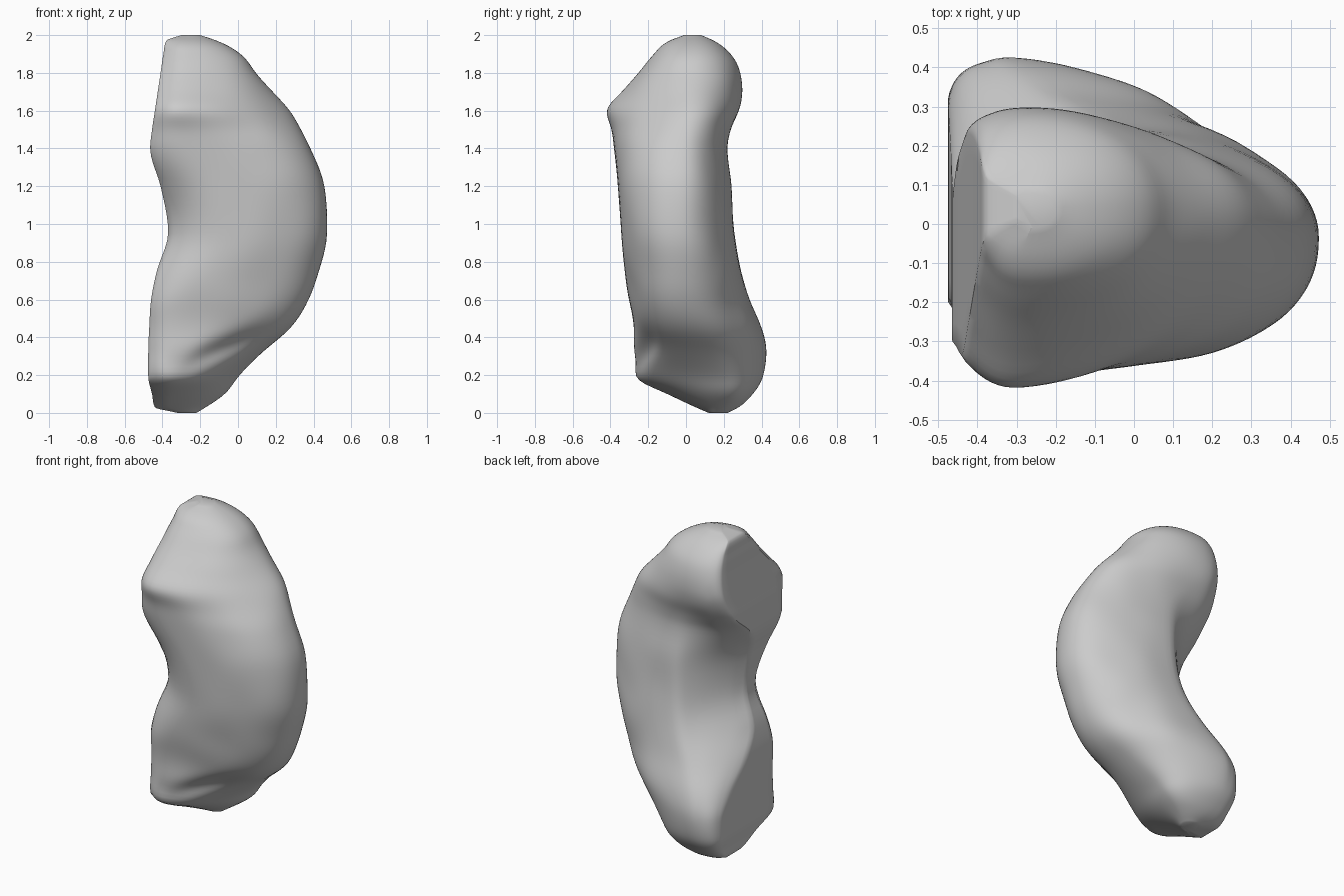
import bpy, bmesh, math
from mathutils import Vector, noise

if "Cube" in bpy.data.objects:
    bpy.data.objects.remove(bpy.data.objects["Cube"])

# Horizontal slices: z, left x, right x, front y, back y, cut-face back y, y of right tip, x of back ridge
SLICES = [
    (0.00, -0.32, -0.22, 0.12, 0.22, 0.18, 0.17, -0.27),
    (0.03, -0.44, -0.17, 0.05, 0.28, 0.22, 0.20, -0.30),
    (0.10, -0.455, -0.07, -0.10, 0.355, 0.28, 0.22, -0.33),
    (0.19, -0.475, 0.00, -0.275, 0.405, 0.31, 0.20, -0.35),
    (0.33, -0.475, 0.14, -0.275, 0.42, 0.30, 0.12, -0.34),
    (0.45, -0.47, 0.28, -0.28, 0.40, 0.22, 0.03, -0.30),
    (0.60, -0.46, 0.375, -0.31, 0.34, 0.06, -0.02, -0.23),
    (0.75, -0.43, 0.43, -0.325, 0.30, -0.06, -0.02, -0.16),
    (0.95, -0.37, 0.475, -0.34, 0.26, -0.08, -0.03, -0.11),
    (1.20, -0.41, 0.46, -0.365, 0.24, -0.07, -0.03, -0.10),
    (1.40, -0.465, 0.385, -0.385, 0.22, 0.03, -0.02, -0.12),
    (1.50, -0.455, 0.335, -0.395, 0.24, 0.14, 0.00, -0.18),
    (1.60, -0.44, 0.275, -0.42, 0.28, 0.20, 0.02, -0.24),
    (1.70, -0.425, 0.185, -0.34, 0.295, 0.23, 0.03, -0.27),
    (1.80, -0.41, 0.095, -0.25, 0.285, 0.22, 0.04, -0.28),
    (1.90, -0.395, 0.015, -0.17, 0.235, 0.18, 0.04, -0.28),
    (1.97, -0.38, -0.11, -0.09, 0.15, 0.12, 0.04, -0.26),
    (2.00, -0.30, -0.20, -0.01, 0.08, 0.07, 0.04, -0.25),
]


def slopes(col):
    """Limited slopes so the loft never overshoots."""
    z = [s[0] for s in SLICES]
    v = [s[col] for s in SLICES]
    h = [z[i + 1] - z[i] for i in range(len(z) - 1)]
    d = [(v[i + 1] - v[i]) / h[i] for i in range(len(h))]
    m = [d[0]]
    for i in range(1, len(d)):
        a, b = d[i - 1], d[i]
        s = (a * h[i] + b * h[i - 1]) / (h[i] + h[i - 1])
        lim = 2.5 * min(abs(a), abs(b))
        m.append(max(-lim, min(lim, s)) if a * b > 0 else 0.3 * s)
    return m + [d[-1]]


SLOPES = [slopes(c) for c in range(1, 8)]


def sample(i, t):
    a, b = SLICES[i], SLICES[i + 1]
    h = b[0] - a[0]
    out = [a[0] + h * t]
    for c in range(1, 8):
        m = SLOPES[c - 1]
        out.append((2*t**3 - 3*t*t + 1) * a[c] + (t**3 - 2*t*t + t) * h * m[i]
                   + (3*t*t - 2*t**3) * b[c] + (t**3 - t*t) * h * m[i + 1])
    return out


def bump(z, centre, width):
    return math.exp(-((z - centre) / width) ** 2)


def quad(p, c, q, n):
    return [p * (1-t)**2 + c * 2*t*(1-t) + q * t*t for t in (k / n for k in range(n))]


def arc(cx, cy, rx, ry, a0, a1, n, power):
    pts = []
    for k in range(n):
        a = a0 + (a1 - a0) * k / n
        c, s = math.cos(a), math.sin(a)
        pts.append(Vector((cx + rx * math.copysign(abs(c)**power, c),
                           cy + ry * math.copysign(abs(s)**power, s))))
    return pts


def ring(z, xl, xr, yf, yb, yc, ym, rx):
    mid, peak = bump(z, 1.0, 0.3), bump(z, 1.62, 0.14)
    top, low = bump(z, 2.0, 0.15), bump(z, 0.16, 0.13)
    fx = xl + (0.26 + 0.14 * mid - 0.09 * peak + 0.1 * top) * (xr - xl)
    # flat cut face on the left, rounded right side, hollowed back-left flank
    corner_f = Vector((xl, yf + (0.12 + 0.18 * mid + 0.12 * top) * (yb - yf)))
    corner_b = Vector((xl, max(yc, corner_f.y + 0.03)))
    front, back = Vector((fx, yf)), Vector((rx, yb))
    bulge = min(0.9, 0.1 + 1.6 * max(0.0, abs(z - 1.0) - 0.17))
    ctrl = ((back + corner_b) / 2).lerp(Vector((xl, yb)), bulge)
    pts = quad(corner_f, Vector((xl + 0.05 + 0.07 * mid, yf)), front, 8)
    pts += arc(fx, ym, xr - fx, ym - yf, -math.pi / 2, 0, 24, 0.87 + 0.3 * peak + 0.3 * low)
    pts += arc(rx, ym, xr - rx, yb - ym, 0, math.pi / 2, 24, 0.97)
    pts += quad(back, ctrl, corner_b, 16)
    pts += [corner_b.lerp(corner_f, k / 8) for k in range(8)]
    return [Vector((p.x, p.y, z)) for p in pts]


def relief(p):
    """Soft bumps, plus the oblique groove low on the front."""
    p = p.copy()
    if 0.05 < p.z < 1.95 and p.x > -0.36:
        p += Vector((0.3, 1, 0)) * (0.01 * noise.noise(p * 4.5))
    if p.y < 0.12:
        zc = 0.25 + 0.42 * max(0.0, p.x + 0.28)
        fade = min(1.0, max(0.0, (p.x + 0.45) / 0.3)) * min(1.0, max(0.0, (0.22 - p.x) / 0.2))
        p += Vector((-0.25, 1, 0)) * (0.04 * bump(p.z, zc, 0.05) * fade * min(1, (0.12 - p.y) / 0.15))
    return p


# Curved bean-shaped body, lofted through the slices
levels = [sample(i, k / 5) for i in range(len(SLICES) - 1) for k in range(5)]
levels.append(list(SLICES[-1]))
bm = bmesh.new()
rings = [[bm.verts.new(relief(p)) for p in ring(*lv)] for lv in levels]
n = len(rings[0])
for a, b in zip(rings, rings[1:]):
    for j in range(n):
        bm.faces.new((a[j], a[(j + 1) % n], b[(j + 1) % n], b[j]))
bm.faces.new(rings[0][::-1])
bm.faces.new(rings[-1])
# relax everything except the end slices and the flat cut face
soft = [v for r in rings[2:-2] for v in r[2:-10]]
for _ in range(4):
    bmesh.ops.smooth_vert(bm, verts=soft, factor=0.5, use_axis_x=True, use_axis_y=True, use_axis_z=True)
bmesh.ops.recalc_face_normals(bm, faces=bm.faces)
mesh = bpy.data.meshes.new("curved_body")
bm.to_mesh(mesh)
bm.free()
body = bpy.data.objects.new("curved_body", mesh)
bpy.context.collection.objects.link(body)
bpy.context.view_layer.objects.active = body
body.select_set(True)
bpy.ops.object.shade_smooth_by_angle(angle=math.radians(40))
